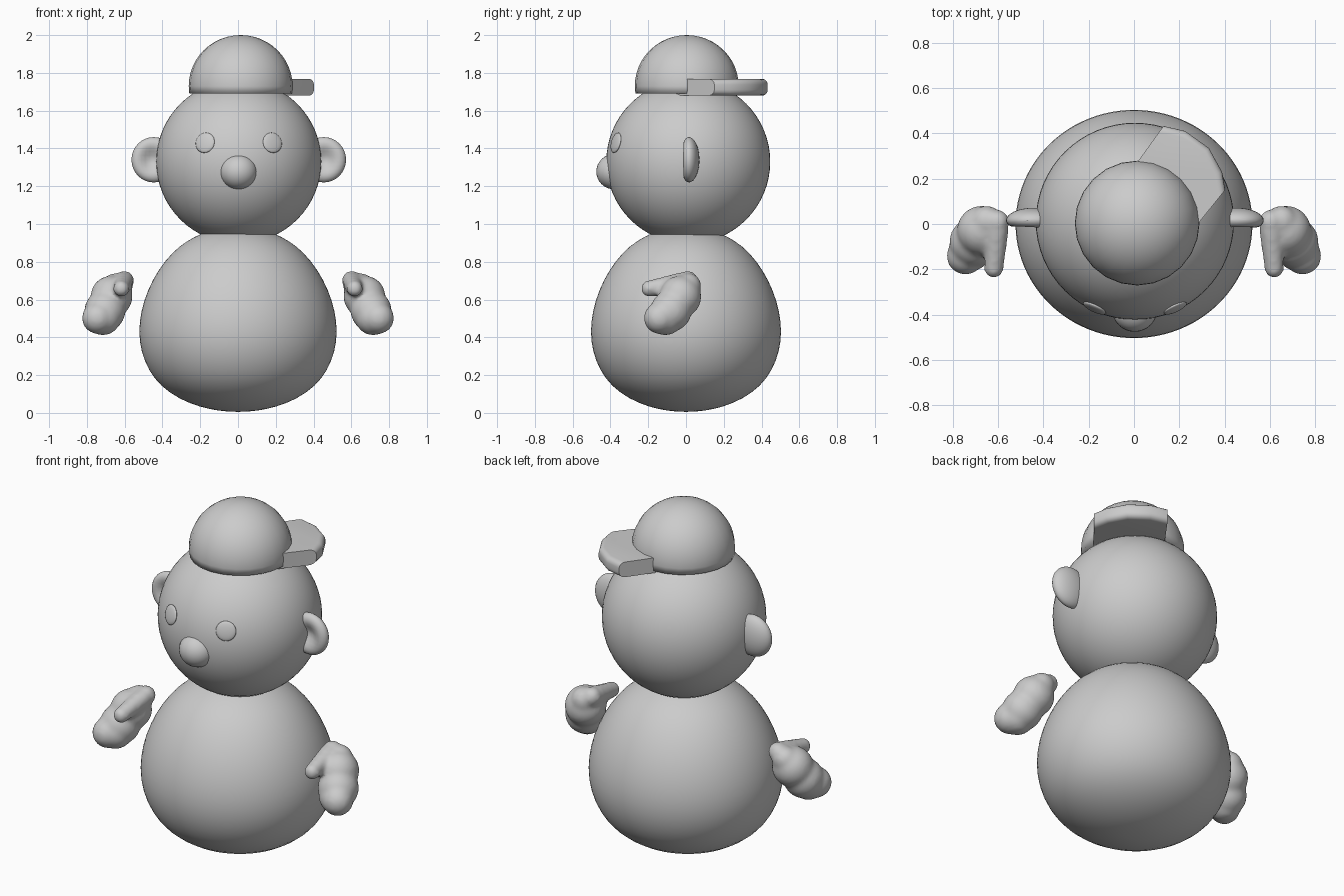
import bpy, bmesh
from math import sin, cos, pi, exp
from mathutils import Vector, Matrix

if "Cube" in bpy.data.objects:
    bpy.data.objects.remove(bpy.data.objects["Cube"])


def make(name, bm, smooth=True):
    bmesh.ops.recalc_face_normals(bm, faces=bm.faces[:])
    me = bpy.data.meshes.new(name)
    bm.to_mesh(me)
    bm.free()
    for p in me.polygons:
        p.use_smooth = smooth
    ob = bpy.data.objects.new(name, me)
    bpy.context.collection.objects.link(ob)
    return ob


def lathe(name, profile, segs, centre=(0, 0), ysc=1.0):
    """Revolve (radius, z) points; first and last points lie on the axis."""
    bm = bmesh.new()
    vs = [bm.verts.new((r, 0, z)) for r, z in profile]
    es = [bm.edges.new(p) for p in zip(vs, vs[1:])]
    bmesh.ops.spin(bm, geom=vs + es, cent=(0, 0, 0), axis=(0, 0, 1),
                   angle=2 * pi, steps=segs, use_merge=True)
    bmesh.ops.remove_doubles(bm, verts=bm.verts[:], dist=1e-5)
    for v in bm.verts:
        v.co = (v.co.x + centre[0], v.co.y * ysc + centre[1], v.co.z)
    return make(name, bm)


def ball(bm, centre, radii, segs=32, rot=None):
    m = Matrix.Translation(centre) @ (rot or Matrix()) @ Matrix.Diagonal((*radii, 1))
    return bmesh.ops.create_uvsphere(bm, u_segments=segs, v_segments=segs // 2,
                                     radius=1, matrix=m)["verts"]


def solid_ball(name, centre, radii, segs=32, rot=None):
    bm = bmesh.new()
    ball(bm, centre, radii, segs, rot)
    return make(name, bm)


# body
body = lathe("body", [(0, 0.005), (0.1, 0.01), (0.2, 0.03), (0.31, 0.072), (0.41, 0.14),
                      (0.475, 0.225), (0.515, 0.325), (0.528, 0.43), (0.515, 0.54),
                      (0.48, 0.65), (0.425, 0.755), (0.35, 0.85), (0.27, 0.912),
                      (0.19, 0.952), (0.1, 0.98), (0, 0.99)], 48, ysc=0.963)
sub = body.modifiers.new("subdivision", "SUBSURF")
sub.levels = sub.render_levels = 1

# head and nose
HEAD = Vector((0.004, 0.012, 1.33))
solid_ball("head", HEAD, (0.437, 0.434, 0.434), 64)
solid_ball("nose", (0.003, -0.378, 1.277), (0.099, 0.097, 0.094))

# eyes: thin discs lying on the head surface
for name, x in (("eye_left", -0.178), ("eye_right", 0.178)):
    n = Vector((x, -0.383, 0.1)).normalized()
    solid_ball(name, HEAD + n * 0.434, (0.055, 0.055, 0.013), 24,
               n.to_track_quat("Z", "Y").to_matrix().to_4x4())

# ears: flattened balls with a dished front
bm = bmesh.new()
for s in (-1, 1):
    for v in ball(bm, (s * 0.45 + 0.004, 0.015, 1.34), (0.118, 0.056, 0.12), 32):
        if v.co.y < 0.015:
            d2 = ((v.co.x - s * 0.455) / 0.06) ** 2 + ((v.co.z - 1.34) / 0.065) ** 2
            v.co.y += 0.06 * exp(-d2)
make("ears", bm)

# cap dome
dome = [(0.275 * sin(a * pi / 24), 1.73 + 0.27 * cos(a * pi / 24)) for a in range(13)]
dome[0] = (0, 2.0)
cap = lathe("cap", dome + [(0.272, 1.692), (0.2, 1.688), (0, 1.688)], 24, (0.014, 0.004))

# cap brim: extruded outline with a rounded outer edge
outline = [(0.24, -0.05), (0.285, 0.005), (0.402, 0.15), (0.388, 0.23), (0.33, 0.335),
           (0.225, 0.41), (0.13, 0.432), (0.02, 0.28), (-0.03, 0.21), (0.1, 0.08)]
bm = bmesh.new()
rows = [[bm.verts.new((x, y, z)) for x, y in outline] for z in (1.68, 1.768)]
for row in rows:
    bm.faces.new(row)
for i in range(len(outline)):
    j = (i + 1) % len(outline)
    bm.faces.new((rows[0][i], rows[0][j], rows[1][j], rows[1][i]))
rim = [bm.edges.get((row[i], row[i + 1])) for row in rows for i in range(2, 6)]
bmesh.ops.bevel(bm, geom=rim, offset=0.03, segments=4, profile=0.5, affect="EDGES")
brim = make("cap_brim", bm)
bpy.context.view_layer.objects.active = brim
brim.select_set(True)
bpy.ops.object.shade_smooth_by_angle(angle=0.55)

# mitten hands: blended balls, mirrored
blobs = [((0.602, 0.01, 0.7), 0.053), ((0.65, 0.012, 0.67), 0.07),
         ((0.67, -0.03, 0.615), 0.112), ((0.705, -0.08, 0.54), 0.11),
         ((0.715, -0.11, 0.505), 0.095), ((0.743, -0.14, 0.502), 0.084)]
a, b = Vector((0.605, -0.03, 0.69)), Vector((0.618, -0.195, 0.658))
blobs += [(a.lerp(b, t / 5), 0.054 - 0.002 * t) for t in range(6)]
bm = bmesh.new()
for c, r in blobs:
    ball(bm, c, (r, r, r), 24)
hands = make("hands", bm)
hands.modifiers.new("mirror", "MIRROR")
rem = hands.modifiers.new("blend", "REMESH")
rem.mode, rem.voxel_size, rem.use_smooth_shade = "VOXEL", 0.012, True
sm = hands.modifiers.new("soften", "SMOOTH")
sm.factor, sm.iterations = 0.5, 10
